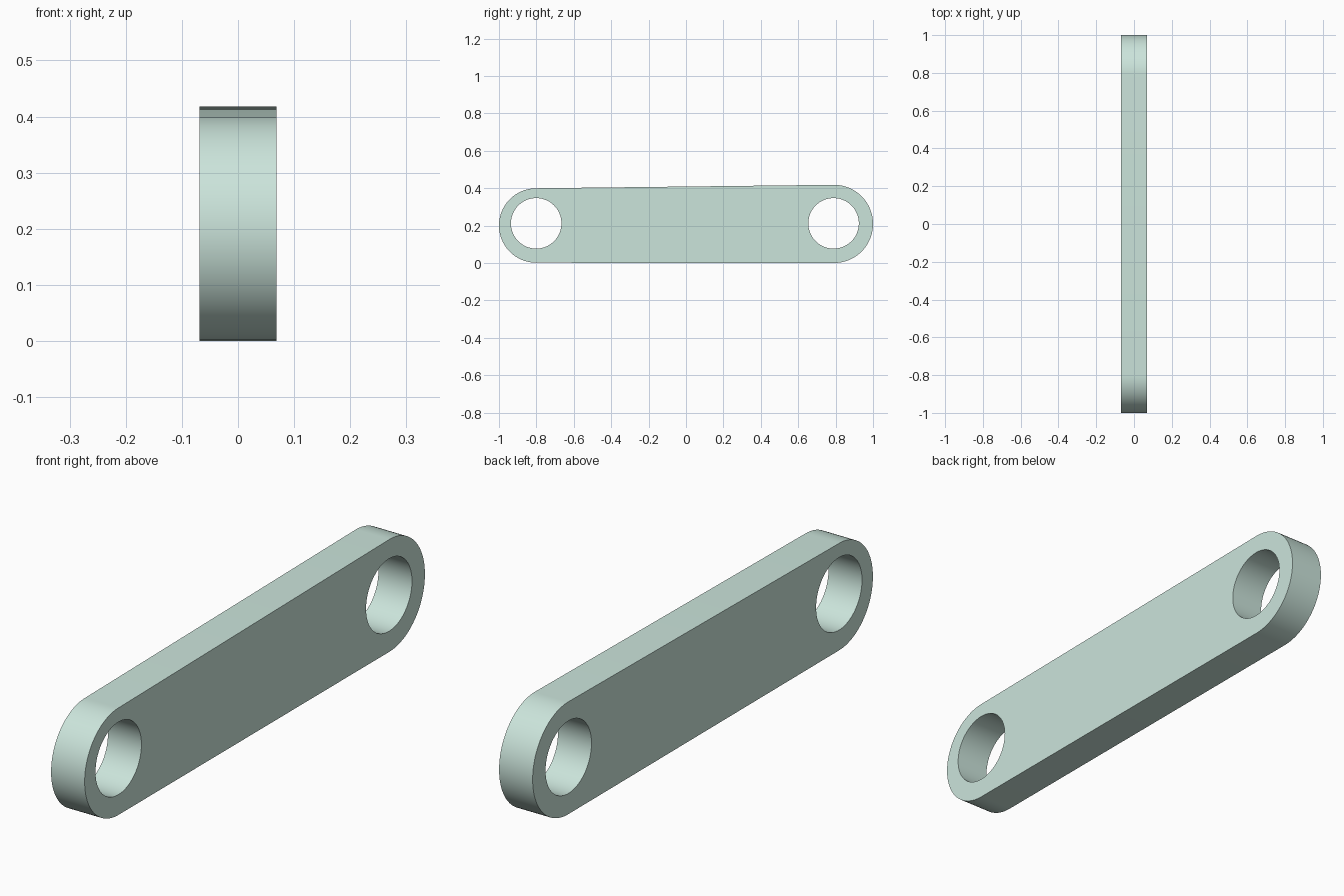
import bpy
from math import cos, sin, pi

if "Cube" in bpy.data.objects:
    bpy.data.objects.remove(bpy.data.objects["Cube"])


def arc(cy, cz, r, start, end, n, closed=False):
    count = n if closed else n + 1
    return [(cy + r * cos(start + (end - start) * i / n),
             cz + r * sin(start + (end - start) * i / n)) for i in range(count)]


def add_loop(curve, pts):
    spline = curve.splines.new('POLY')
    spline.points.add(len(pts) - 1)
    for p, (a, b) in zip(spline.points, pts):
        p.co = (a, b, 0, 1)
    spline.use_cyclic_u = True


# Link plate profile: two rounded ends of slightly different size, two holes
curve = bpy.data.curves.new("link_plate", 'CURVE')
curve.dimensions = '2D'
curve.fill_mode = 'BOTH'
curve.extrude = 0.069
outer = (arc(0.791, 0.209, 0.209, -pi / 2, pi / 2, 48)
         + arc(-0.801, 0.2005, 0.199, pi / 2, 3 * pi / 2, 48))
add_loop(curve, outer)
for cy in (-0.801, 0.789):
    add_loop(curve, arc(cy, 0.212, 0.135, 0, 2 * pi, 80, closed=True))

plate = bpy.data.objects.new("link_plate", curve)
bpy.context.collection.objects.link(plate)
plate.rotation_euler = (pi / 2, 0, pi / 2)

# Turn into a welded mesh with smooth rims and sharp edges
bpy.context.view_layer.objects.active = plate
plate.select_set(True)
bpy.ops.object.convert(target='MESH')
plate = bpy.context.object
bpy.ops.object.mode_set(mode='EDIT')
bpy.ops.mesh.select_all(action='SELECT')
bpy.ops.mesh.remove_doubles(threshold=0.0001)
bpy.ops.mesh.normals_make_consistent(inside=False)
bpy.ops.object.mode_set(mode='OBJECT')
bpy.ops.object.transform_apply(location=False, rotation=True, scale=True)
bpy.ops.object.shade_smooth_by_angle(angle=0.6)

# Soft green-grey material
mat = bpy.data.materials.new("pale_green")
mat.diffuse_color = (0.6, 0.78, 0.71, 1)
mat.use_nodes = True
mat.node_tree.nodes["Principled BSDF"].inputs["Base Color"].default_value = mat.diffuse_color
plate.data.materials.clear()
plate.data.materials.append(mat)
